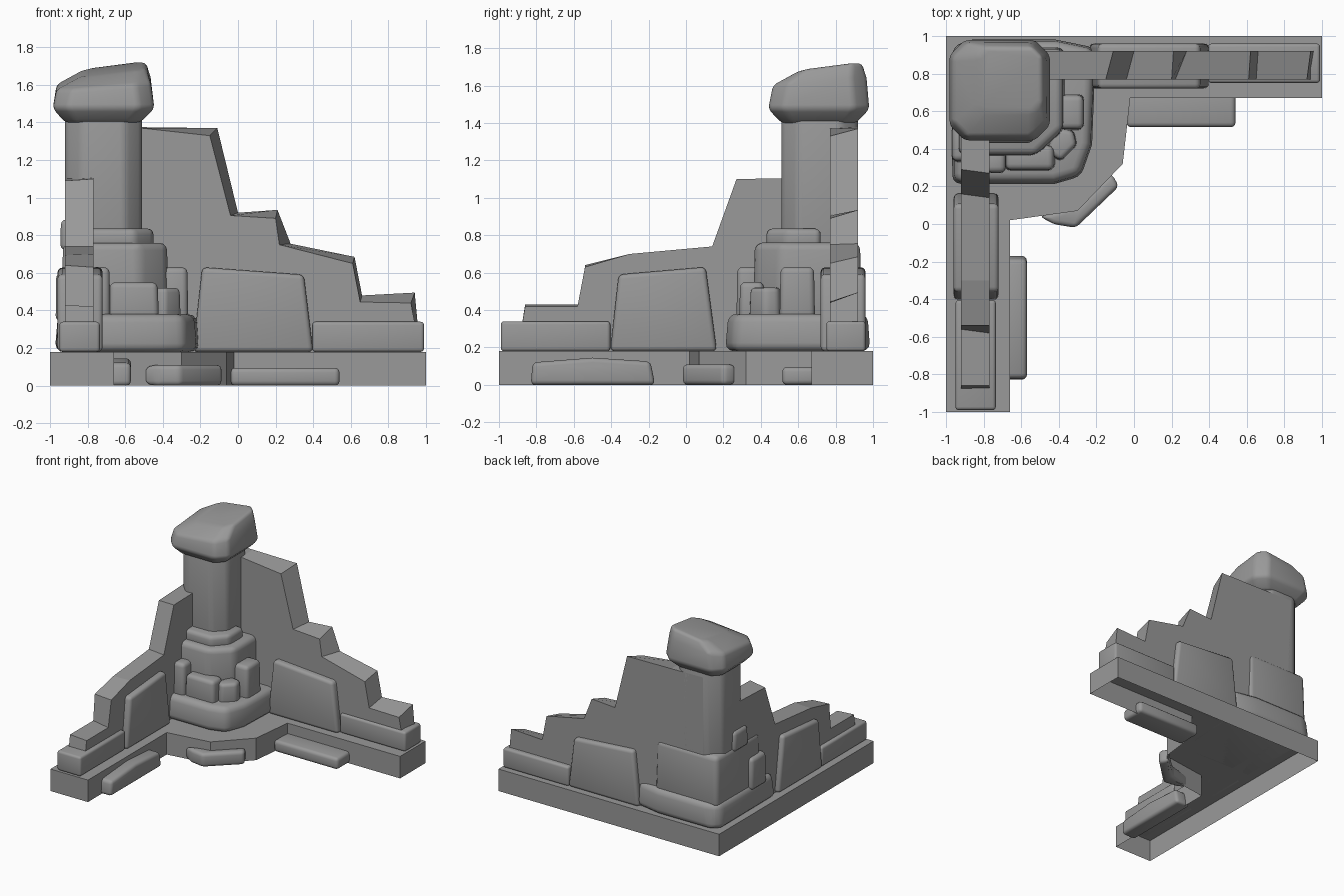
import bpy, bmesh, math

cube = bpy.data.objects.get("Cube")
if cube:
    bpy.data.objects.remove(cube, do_unlink=True)

stone = bpy.data.materials.new("grey_stone")
stone.use_nodes = True
GREY = (0.32, 0.32, 0.32, 1)
stone.diffuse_color = GREY
stone.node_tree.nodes["Principled BSDF"].inputs["Base Color"].default_value = GREY


def loft(name, rings, bevel=0.0, open_start=False, segments=3):
    """Skin matching rings of points, cap the ends and round the hard edges."""
    bm = bmesh.new()
    loops = [[bm.verts.new(p) for p in ring] for ring in rings]
    n = len(loops[0])
    for a, b in zip(loops, loops[1:]):
        for i in range(n):
            j = (i + 1) % n
            bm.faces.new((a[i], a[j], b[j], b[i]))
    bm.faces.new(loops[-1])
    if not open_start:
        bm.faces.new(loops[0][::-1])
    bmesh.ops.recalc_face_normals(bm, faces=bm.faces)
    if bevel:
        hard = [e for e in bm.edges
                if len(e.link_faces) == 2 and e.calc_face_angle() > math.radians(18)]
        bmesh.ops.bevel(bm, geom=hard, offset=bevel, segments=segments,
                        profile=0.5, affect='EDGES', clamp_overlap=True)
    mesh = bpy.data.meshes.new(name)
    bm.to_mesh(mesh)
    bm.free()
    mesh.materials.append(stone)
    obj = bpy.data.objects.new(name, mesh)
    bpy.context.collection.objects.link(obj)
    if bevel:
        bpy.ops.object.select_all(action='DESELECT')
        obj.select_set(True)
        bpy.context.view_layer.objects.active = obj
        bpy.ops.object.shade_smooth_by_angle(angle=math.radians(35))
    return obj


def prism(name, pts, z0, z1, bevel=0.0, taper=1.0, **kw):
    """Upright prism over a plan outline; taper shrinks the top."""
    cx = sum(p[0] for p in pts) / len(pts)
    cy = sum(p[1] for p in pts) / len(pts)
    top = [(cx + (x - cx) * taper, cy + (y - cy) * taper, z1) for x, y in pts]
    return loft(name, [[(x, y, z0) for x, y in pts], top], bevel, **kw)


def rect(x0, x1, y0, y1):
    return [(x0, y0), (x1, y0), (x1, y1), (x0, y1)]


def octagon(cx, cy, h, c):
    """Square of half size h with its corners cut by c."""
    k = h - c
    return [(cx + x, cy + y) for x, y in
            ((-k, -h), (k, -h), (h, -k), (h, k), (k, h), (-k, h), (-h, k), (-h, -k))]


def slab(name, axis, near, far, profiles, bevel=0.0):
    """Side profile (run, height) swept across the wing from near to far."""
    rings = []
    for depth, prof in zip((near, far), profiles):
        rings.append([(r, depth, z) if axis == "x" else (depth, r, z) for r, z in prof])
    return loft(name, rings, bevel)


# Hollow corner plinth
prism("plinth", [(-1, -1), (-0.66, -1), (-0.66, 0.02), (-0.3, 0.07), (-0.06, 0.32),
                 (-0.02, 0.67), (1, 0.67), (1, 1), (-1, 1)], 0, 0.18, open_start=True)

# Broken walls, each with slightly different front and back outlines
long_front = [(-0.8, 0.18), (-0.8, 1.38), (-0.51, 1.37), (-0.15, 1.33), (-0.04, 0.905),
              (0.20, 0.89), (0.22, 0.75), (0.61, 0.65), (0.65, 0.445), (0.92, 0.44), (0.97, 0.18)]
long_back = [(-0.8, 0.18), (-0.8, 1.38), (-0.51, 1.375), (-0.11, 1.37), (0.0, 0.92),
             (0.21, 0.935), (0.28, 0.755), (0.62, 0.685), (0.66, 0.48), (0.94, 0.495), (0.97, 0.18)]
slab("tall_wall", "x", 0.77, 0.92, (long_front, long_back))

short_inner = [(0.8, 0.18), (0.8, 1.11), (0.27, 1.1), (0.14, 0.74), (-0.3, 0.7),
               (-0.54, 0.63), (-0.58, 0.42), (-0.86, 0.42), (-0.9, 0.18)]
short_outer = [(0.8, 0.18), (0.8, 1.11), (0.29, 1.09), (0.16, 0.74), (-0.3, 0.695),
               (-0.54, 0.64), (-0.56, 0.43), (-0.86, 0.43), (-0.9, 0.18)]
slab("low_wall", "y", -0.77, -0.92, (short_inner, short_outer))

# Large leaning blocks and end blocks on each wing
panel_a = [(-0.24, 0.18), (-0.19, 0.63), (0.35, 0.59), (0.4, 0.18)]
panel_b = [(-0.405, 0.18), (-0.36, 0.59), (0.105, 0.63), (0.165, 0.18)]
slab("tall_wall_block", "x", 0.72, 0.96, (panel_a, panel_a), 0.025)
slab("low_wall_block", "y", -0.72, -0.96, (panel_b, panel_b), 0.025)
prism("tall_wall_end_block", rect(0.395, 0.99, 0.75, 0.96), 0.18, 0.34, 0.018)
prism("low_wall_end_block", rect(-0.95, -0.735, -0.99, -0.405), 0.18, 0.34, 0.018)

# Stacked pillar foot
prism("pillar_foot", [(-0.97, 0.21), (-0.42, 0.21), (-0.28, 0.25), (-0.22, 0.42),
                      (-0.2, 0.94), (-0.42, 0.985), (-0.9, 0.985), (-0.975, 0.93)],
      0.18, 0.38, 0.05, 0.96)
prism("pillar_middle", [(-0.94, 0.36), (-0.52, 0.36), (-0.37, 0.5), (-0.37, 0.94), (-0.94, 0.94)],
      0.34, 0.76, 0.04, 0.97)
prism("pillar_collar", [(-0.9, 0.43), (-0.55, 0.43), (-0.45, 0.54), (-0.45, 0.72), (-0.9, 0.72)],
      0.72, 0.835, 0.03)
prism("pillar_shaft", octagon(-0.715, 0.715, 0.205, 0.09), 0.6, 1.45, 0.03)

# Lopsided capstone: rings of centre x, centre y, half size, cut, height, tilt
cap = []
for cx, cy, h, c, z, tilt in ((-0.72, 0.71, 0.2, 0.06, 1.4, 0.0), (-0.715, 0.71, 0.27, 0.08, 1.475, 0.0),
                              (-0.715, 0.715, 0.25, 0.08, 1.61, 0.08),
                              (-0.66, 0.77, 0.17, 0.05, 1.685, 0.13)):
    cap.append([(x, y, z + tilt * (x - cx + y - cy)) for x, y in octagon(cx, cy, h, c)])
loft("capstone", cap, 0.022)

# Loose stones leaning on the pillar
for name, x0, x1, y0, y1, z0, z1 in (
        ("left_stone", -0.79, -0.68, 0.27, 0.4, 0.34, 0.63),
        ("middle_stone", -0.69, -0.42, 0.285, 0.42, 0.34, 0.55),
        ("right_stone", -0.4, -0.265, 0.5, 0.69, 0.34, 0.63),
        ("outer_low_stone", -0.97, -0.88, 0.33, 0.53, 0.34, 0.6),
        ("outer_high_stone", -0.945, -0.85, 0.53, 0.72, 0.72, 0.885)):
    prism(name, rect(x0, x1, y0, y1), z0, z1, 0.03, 0.94)
prism("corner_stone", [(-0.47, 0.38), (-0.39, 0.33), (-0.3, 0.42), (-0.32, 0.5), (-0.42, 0.52)],
      0.34, 0.52, 0.025, 0.92)

# Low stones at the foot of the plinth
prism("plinth_stone_long", rect(-0.04, 0.54, 0.515, 0.72), 0, 0.095, 0.025)
prism("plinth_stone_corner", [(-0.5, 0.04), (-0.43, 0.0), (-0.31, -0.02), (-0.08, 0.2),
                              (-0.12, 0.27), (-0.3, 0.1)], 0, 0.11, 0.025)
foot = [(-0.83, 0), (-0.82, 0.12), (-0.5, 0.145), (-0.19, 0.125), (-0.165, 0)]
slab("plinth_stone_side", "y", -0.57, -0.7, (foot, foot), 0.025)
